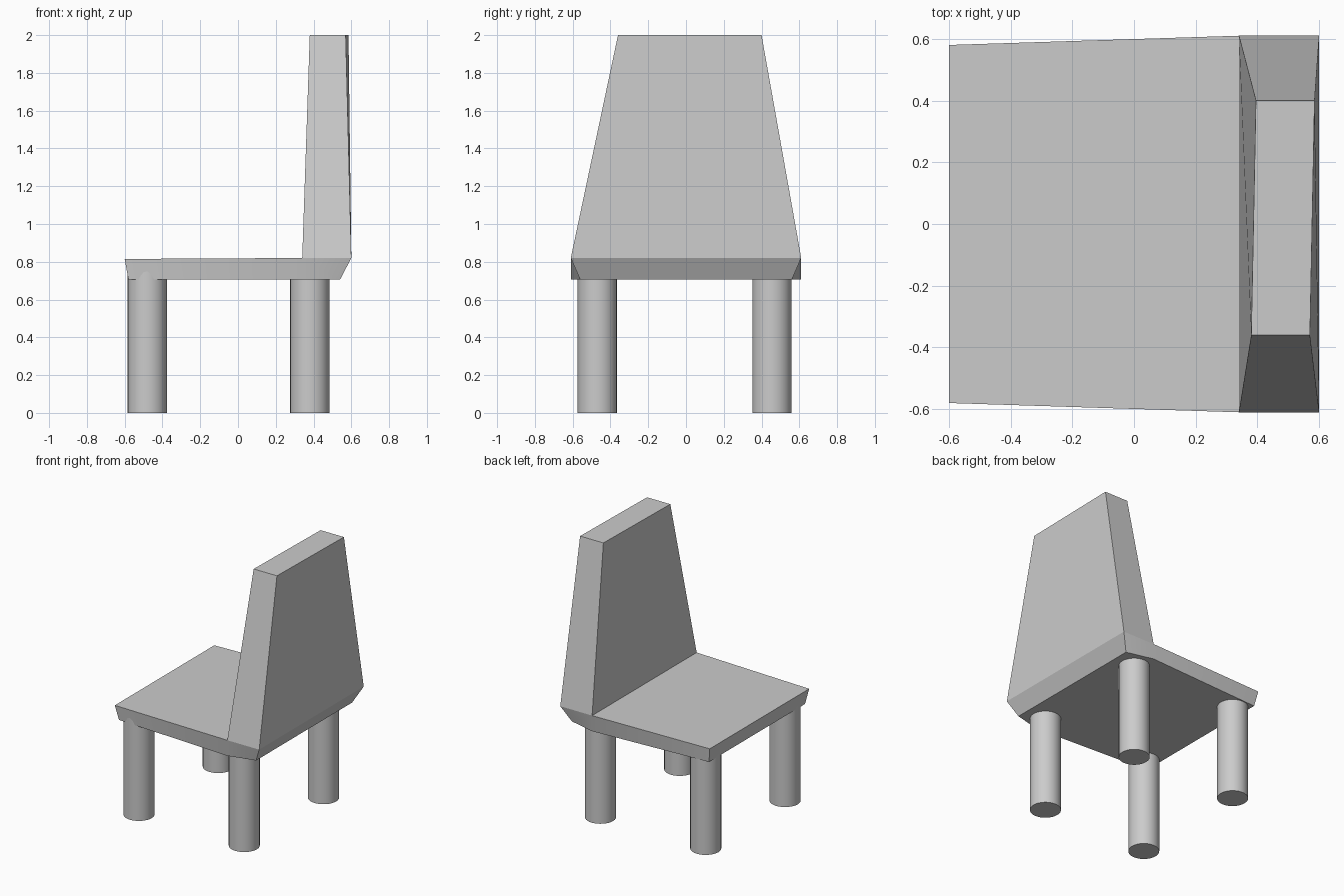
import bpy, bmesh

if "Cube" in bpy.data.objects:
    bpy.data.objects.remove(bpy.data.objects["Cube"])

grey = bpy.data.materials.new("plain grey")
grey.diffuse_color = (0.6, 0.6, 0.6, 1)
grey.use_nodes = True
grey.node_tree.nodes["Principled BSDF"].inputs["Base Color"].default_value = grey.diffuse_color


def finish(obj, name, angle):
    obj.name = name
    obj.data.materials.append(grey)
    bpy.ops.object.select_all(action='DESELECT')
    obj.select_set(True)
    bpy.context.view_layer.objects.active = obj
    bpy.ops.object.shade_smooth_by_angle(angle=angle)


# Seat and backrest: one L-shaped profile (x, z), with y and x given on each side
near = [(-0.60, -0.58, 0.815), (-0.58, -0.56, 0.705), (0.34, -0.61, 0.705), (0.54, -0.56, 0.705),
        (0.60, -0.61, 0.82), (0.57, -0.36, 2.0), (0.38, -0.36, 2.0), (0.34, -0.61, 0.82)]
far = [(x, -y, z) for x, y, z in near]
far[5], far[6] = (0.585, 0.40, 2.0), (0.395, 0.40, 2.0)   # slightly skewed top

bm = bmesh.new()
a = [bm.verts.new(p) for p in near]
b = [bm.verts.new(p) for p in far]
n = len(a)
for i in range(n):
    j = (i + 1) % n
    bm.faces.new((a[i], a[j], b[j], b[i]))
# Side panels: seat edge, rear corner, backrest edge
for side in (a, b):
    for idx in ((0, 1, 2, 7), (7, 2, 3, 4), (7, 4, 5, 6)):
        bm.faces.new([side[k] for k in idx])
bmesh.ops.recalc_face_normals(bm, faces=bm.faces)
mesh = bpy.data.meshes.new("seat_and_backrest")
bm.to_mesh(mesh)
bm.free()
body = bpy.data.objects.new("seat_and_backrest", mesh)
bpy.context.collection.objects.link(body)
finish(body, "seat_and_backrest", 0.35)

# Four round legs reaching a little into the seat
for end, x in (("front", -0.48), ("rear", 0.38)):
    for side, y in (("right", -0.47), ("left", 0.455)):
        bpy.ops.mesh.primitive_cylinder_add(vertices=32, radius=0.104, depth=0.77, location=(x, y, 0.385))
        finish(bpy.context.object, f"{end}_{side}_leg", 0.6)
